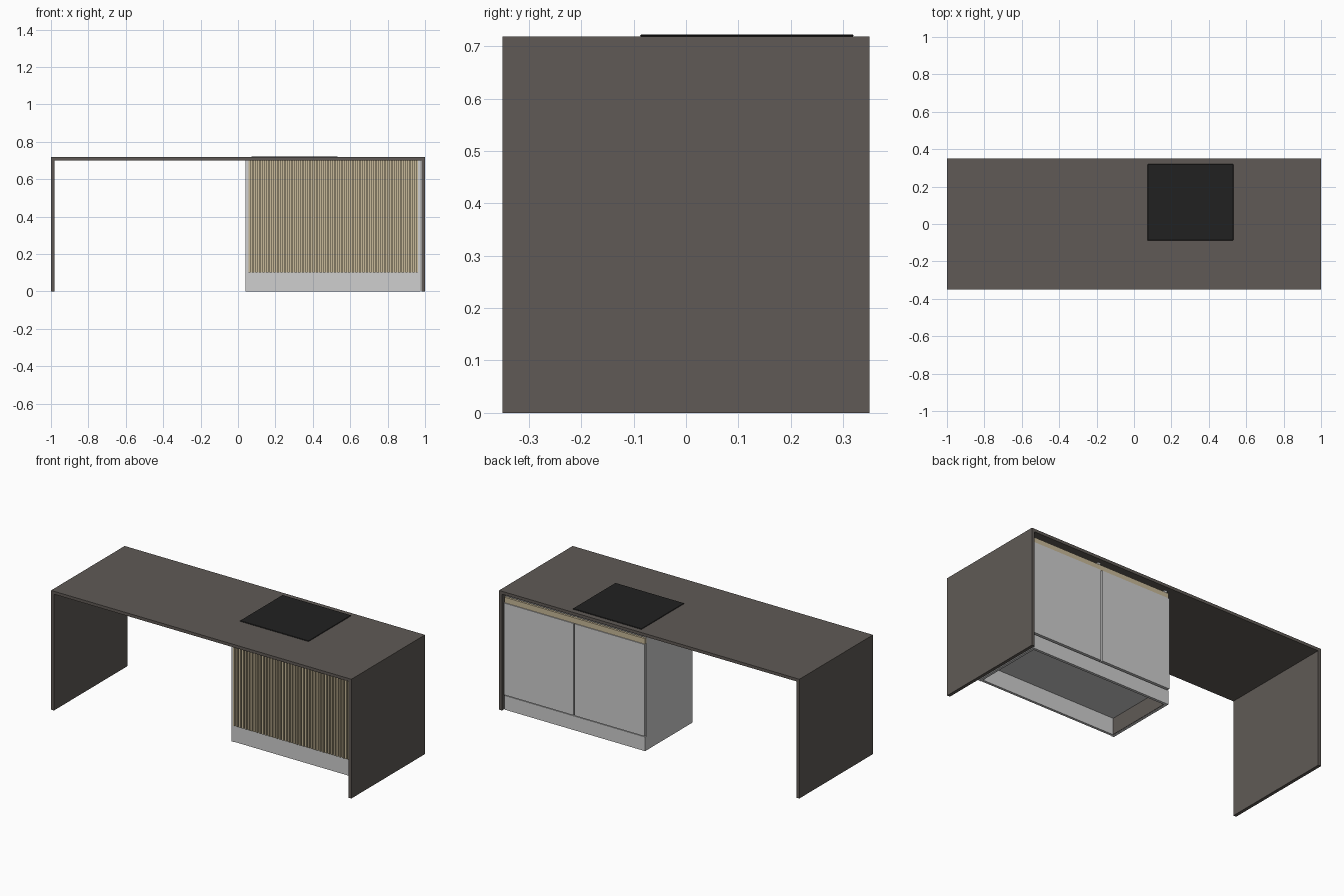
import bpy, bmesh

if "Cube" in bpy.data.objects:
    bpy.data.objects.remove(bpy.data.objects["Cube"])

def material(name, rgb):
    m = bpy.data.materials.new(name)
    m.diffuse_color = (*rgb, 1)
    m.use_nodes = True
    m.node_tree.nodes["Principled BSDF"].inputs["Base Color"].default_value = m.diffuse_color
    return m

STONE = material("dark_stone", (0.116, 0.102, 0.092))
WHITE = material("light_grey_lacquer", (0.62, 0.62, 0.62))
OAK = material("pale_oak", (0.58, 0.49, 0.32))
GLASS = material("black_glass", (0.015, 0.015, 0.015))

def add_box(bm, x, y, z):
    verts = bmesh.ops.create_cube(bm, size=1)["verts"]
    for v in verts:
        for i, (lo, hi) in enumerate((x, y, z)):
            v.co[i] = hi if v.co[i] > 0 else lo

def boxes(name, mat, *dims):
    bm = bmesh.new()
    for d in dims:
        add_box(bm, *d)
    me = bpy.data.meshes.new(name)
    bm.to_mesh(me)
    bm.free()
    me.materials.append(mat)
    ob = bpy.data.objects.new(name, me)
    bpy.context.collection.objects.link(ob)
    return ob

# Worktop and the two waterfall side panels
boxes("worktop", STONE, ((-1, 1), (-0.35, 0.35), (0.70, 0.718)))
for name, x in (("left_panel", (-1, -0.981)), ("right_panel", (0.981, 1))):
    boxes(name, STONE, (x, (-0.35, 0.35), (0, 0.70)))

# Induction hob with a chamfered edge
hob = boxes("hob", GLASS, ((0.072, 0.532), (-0.088, 0.32), (0.7175, 0.7225)))
bev = hob.modifiers.new("edge", "BEVEL")
bev.width = 0.003

# Cabinet carcass: sides, middle partition, floor, stretchers
L, R, F, B = 0.04, 0.976, -0.12, 0.32
MID = (L + R) / 2
for name, x in (("cabinet_left_side", (L, L + 0.016)),
                ("cabinet_right_side", (R - 0.016, R))):
    boxes(name, WHITE, (x, (F, B), (0, 0.70)))
boxes("cabinet_partition", WHITE, ((MID - 0.008, MID + 0.008), (F + 0.01, B), (0.1, 0.70)))
boxes("cabinet_floor", WHITE, ((L + 0.016, R - 0.016), (F + 0.01, B), (0.1, 0.115)))
boxes("cabinet_stretchers", WHITE,
      ((L + 0.016, R - 0.016), (0.22, 0.30), (0.655, 0.67)),
      ((L + 0.016, R - 0.016), (F + 0.01, F + 0.09), (0.655, 0.67)))

# Plinth boards at front and back, dark liner inside the hollow base
boxes("front_plinth", WHITE, ((L + 0.016, R - 0.016), (F + 0.003, F + 0.018), (0, 0.1)))
boxes("back_plinth", WHITE, ((L, R), (B - 0.004, B + 0.012), (0, 0.085)))
boxes("base_liner", STONE, ((L + 0.016, L + 0.019), (F + 0.018, B - 0.004), (0.001, 0.1)))

# Slatted front: backing board with evenly spaced battens
x0, x1, n = 0.055, 0.963, 48
boxes("slat_backing", OAK, ((x0, x1), (F + 0.003, F + 0.012), (0.1, 0.70)))
pitch = (x1 - x0) / (n - 0.4)
boxes("slats", OAK, *[((x0 + i * pitch, x0 + (i + 0.6) * pitch), (F - 0.006, F + 0.004), (0.1, 0.70))
                      for i in range(n)])

# Back doors and the oak grip rail above them
for name, x in (("door_left", (L, MID - 0.004)), ("door_right", (MID + 0.004, R))):
    boxes(name, WHITE, (x, (B + 0.001, 0.339), (0.092, 0.645)))
boxes("grip_rail", OAK, ((L, R), (B, 0.334), (0.645, 0.678)))
